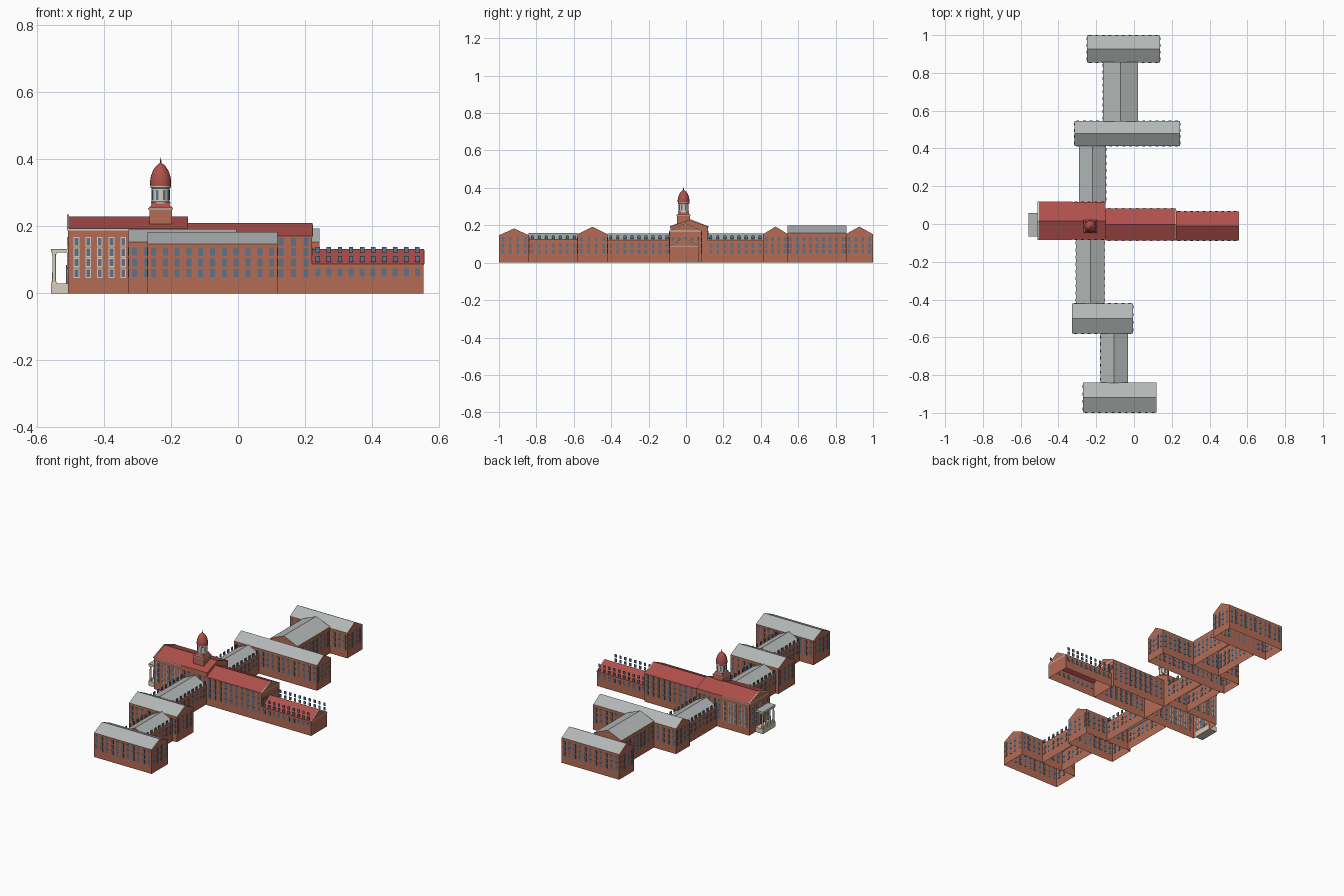
import bpy, bmesh, math
from mathutils import Matrix

cube = bpy.data.objects.get("Cube")
if cube:
    bpy.data.objects.remove(cube, do_unlink=True)


def material(name, r, g, b):
    m = bpy.data.materials.new(name)
    m.use_nodes = True
    m.diffuse_color = (r, g, b, 1)
    m.node_tree.nodes["Principled BSDF"].inputs["Base Color"].default_value = (r, g, b, 1)
    return m


BRICK = material("brick", 0.46, 0.15, 0.09)
RED = material("red roof", 0.43, 0.08, 0.072)
GREY = material("grey roof", 0.45, 0.475, 0.47)
CREAM = material("cream stone", 0.68, 0.62, 0.52)
GLASS = material("window glass", 0.11, 0.175, 0.245)


def finish(name, bm, mats):
    me = bpy.data.meshes.new(name)
    bm.to_mesh(me)
    bm.free()
    for m in mats:
        me.materials.append(m)
    ob = bpy.data.objects.new(name, me)
    bpy.context.collection.objects.link(ob)
    return ob


def add_box(bm, c, s, mat=0):
    new = bmesh.ops.create_cube(bm, size=1, matrix=Matrix.Translation(c) @ Matrix.Diagonal((*s, 1)))
    for f in {f for v in new["verts"] for f in v.link_faces}:
        f.material_index = mat


def box(name, x0, x1, y0, y1, z0, z1, mat):
    bm = bmesh.new()
    add_box(bm, ((x0 + x1) / 2, (y0 + y1) / 2, (z0 + z1) / 2), (x1 - x0, y1 - y0, z1 - z0))
    return finish(name, bm, [mat])


def gable(name, x0, x1, y0, y1, eave, ridge, axis, mats, z0=0):
    """Gabled shell, open below, with its ridge along the given axis; upward faces get the roof material."""
    bm = bmesh.new()
    lo, hi = (y0, y1) if axis == "x" else (x0, x1)
    prof = [(lo, z0), (hi, z0), (hi, eave), ((lo + hi) / 2, ridge), (lo, eave)]
    start, length = (x0, x1 - x0) if axis == "x" else (y0, y1 - y0)
    pts = [(start, a, z) if axis == "x" else (a, start, z) for a, z in prof]
    face = bm.faces.new([bm.verts.new(p) for p in pts])
    ext = bmesh.ops.extrude_face_region(bm, geom=[face], use_keep_orig=True)["geom"]
    shift = (length, 0, 0) if axis == "x" else (0, length, 0)
    bmesh.ops.translate(bm, verts=[g for g in ext if isinstance(g, bmesh.types.BMVert)], vec=shift)
    bmesh.ops.recalc_face_normals(bm, faces=bm.faces)
    for f in bm.faces:
        f.material_index = 1 if f.normal.z > 0.1 else 0
    bmesh.ops.delete(bm, geom=[f for f in bm.faces if f.normal.z < -0.9], context="FACES_ONLY")
    return finish(name, bm, mats)


def pediment(name, x, out, y0, y1, eave, ridge, band):
    """Cream rakes and cornice around a brick panel on a gable end; out is the facing, -1 or 1."""
    gable(name + "_pediment", x - 0.003, x + 0.003, y0, y1, eave, ridge, "x", [CREAM, CREAM], z0=eave - band)
    k = band * (y1 - y0) / 2 / (ridge - eave)
    gable(name + "_gable_panel", x - 0.001 + 0.003 * out, x + 0.001 + 0.003 * out, y0 + k, y1 - k,
          eave + 0.001, ridge - band, "x", [BRICK, BRICK], z0=eave)


def windows(name, x0, x1, y0, y1, rows, sides, framed=False, w=0.015, h=0.024, step=0.036):
    """Rows of thin window plates on the chosen walls (n, s, e, w)."""
    bm = bmesh.new()
    for side in sides:
        along_x = side in "ns"
        lo, hi = (x0, x1) if along_x else (y0, y1)
        wall = {"n": y1, "s": y0, "e": x1, "w": x0}[side]
        n = max(1, round((hi - lo) / step))
        for i in range(n):
            a = lo + (i + 0.5) * (hi - lo) / n
            for z in rows:
                c = (a, wall, z) if along_x else (wall, a, z)
                layers = [(w, h, 0.004, 0)]
                if framed:
                    layers = [(w + 0.002, h + 0.005, 0.004, 1), (w - 0.004, h - 0.002, 0.006, 0)]
                for ww, hh, t, mat in layers:
                    add_box(bm, c, (ww, t, hh) if along_x else (t, ww, hh), mat)
    return finish(name, bm, [GLASS, CREAM])


ROWS3 = (0.06, 0.092, 0.125)
ROWS4 = (0.06, 0.092, 0.123, 0.154)

# Wings: name, x0, x1, y0, y1, eave, ridge, ridge axis, walls with windows
wings = [
    ("north_end_pavilion", -0.25, 0.137, 0.855, 0.999, 0.153, 0.193, "x", "nsew"),
    ("north_outer_link", -0.165, 0.02, 0.543, 0.857, 0.16, 0.2, "y", "ew"),
    ("north_middle_pavilion", -0.315, 0.243, 0.413, 0.545, 0.153, 0.193, "x", "nsew"),
    ("north_inner_link", -0.29, -0.148, 0.114, 0.414, 0.122, 0.157, "y", "ew"),
    ("south_inner_link", -0.308, -0.155, -0.421, -0.082, 0.122, 0.157, "y", "ew"),
    ("south_middle_pavilion", -0.327, -0.005, -0.58, -0.42, 0.153, 0.192, "x", "nsew"),
    ("south_outer_link", -0.177, -0.033, -0.841, -0.579, 0.124, 0.16, "y", "ew"),
    ("south_end_pavilion", -0.27, 0.118, -0.999, -0.84, 0.147, 0.183, "x", "nsew"),
]
for name, x0, x1, y0, y1, eave, ridge, axis, sides in wings:
    gable(name, x0, x1, y0, y1, eave, ridge, axis, [BRICK, GREY])
    rows = ROWS3 if eave > 0.13 else (0.06, 0.092, 0.135)
    windows(name + "_windows", x0, x1, y0, y1, rows, sides, h=0.024 if eave > 0.13 else 0.019)

# Central range: front hall, rear hall and low service wing
gable("front_hall", -0.508, -0.15, -0.083, 0.117, 0.193, 0.23, "x", [BRICK, RED])
windows("front_hall_framed_windows", -0.5, -0.325, -0.083, 0.117, ROWS4, "ns", framed=True)
windows("front_hall_plain_windows", -0.325, -0.15, -0.083, 0.117, ROWS4, "ns")
windows("facade_windows", -0.508, -0.15, -0.075, 0.109, ROWS4, "w", framed=True)
box("front_hall_cornice", -0.511, -0.325, -0.086, 0.12, 0.188, 0.1935, CREAM)
pediment("facade", -0.507, -1, -0.086, 0.12, 0.195, 0.235, 0.006)

gable("rear_hall", -0.152, 0.221, -0.088, 0.083, 0.171, 0.21, "x", [BRICK, RED])
windows("rear_hall_windows", -0.15, 0.221, -0.088, 0.083, ROWS4, "ns")
windows("rear_hall_end_windows", -0.15, 0.221, -0.088, 0.083, (0.125,), "e")
pediment("rear_hall", 0.22, 1, -0.088, 0.083, 0.171, 0.21, 0.004)

gable("service_wing", 0.219, 0.554, -0.088, 0.066, 0.088, 0.133, "x", [BRICK, RED])
windows("service_wing_windows", 0.222, 0.552, -0.088, 0.066, (0.062,), "ns", step=0.032)
windows("service_wing_upper_windows", 0.222, 0.552, -0.088, 0.066, (0.102, 0.129), "ns",
        w=0.013, h=0.018, step=0.032)
pediment("service_wing", 0.553, 1, -0.088, 0.066, 0.088, 0.133, 0.004)

# Entrance porch
box("porch_base", -0.558, -0.505, -0.065, 0.057, 0, 0.03, CREAM)
box("porch_cornice", -0.558, -0.505, -0.065, 0.057, 0.122, 0.13, CREAM)
box("porch_roof", -0.558, -0.508, -0.065, 0.057, 0.13, 0.133, GREY)
bm = bmesh.new()
for i in range(4):
    y = -0.055 + i * 0.034
    bmesh.ops.create_cone(bm, cap_ends=True, segments=12, radius1=0.006, radius2=0.005, depth=0.092,
                          matrix=Matrix.Translation((-0.549, y, 0.076)))
    add_box(bm, (-0.549, y, 0.033), (0.015, 0.015, 0.006))
    add_box(bm, (-0.549, y, 0.119), (0.014, 0.014, 0.006))
columns = finish("porch_columns", bm, [CREAM])
box("entrance_door", -0.513, -0.505, -0.017, 0.01, 0.03, 0.085, GLASS)

# Cupola
CX, CY = -0.231, -0.013


def lathe(name, profile, mat, segments, turn=0):
    bm = bmesh.new()
    verts = [bm.verts.new((r, 0, z)) for r, z in profile]
    edges = [bm.edges.new(p) for p in zip(verts, verts[1:])]
    bmesh.ops.spin(bm, geom=verts + edges, cent=(0, 0, 0), axis=(0, 0, 1),
                   angle=2 * math.pi, steps=segments, use_duplicate=False)
    bmesh.ops.remove_doubles(bm, verts=bm.verts, dist=0.00001)
    bmesh.ops.transform(bm, verts=bm.verts,
                        matrix=Matrix.Translation((CX, CY, 0)) @ Matrix.Rotation(turn, 4, "Z"))
    bmesh.ops.recalc_face_normals(bm, faces=bm.faces)
    return finish(name, bm, [mat])


box("cupola_base", CX - 0.034, CX + 0.034, CY - 0.034, CY + 0.034, 0.19, 0.25, BRICK)
box("cupola_base_cornice", CX - 0.037, CX + 0.037, CY - 0.037, CY + 0.037, 0.25, 0.255, CREAM)
lathe("cupola_skirt_roof", [(0, 0.255), (0.05, 0.255), (0.041, 0.262), (0.036, 0.271), (0, 0.271)],
      RED, 4, math.pi / 4)
drum = lathe("cupola_drum", [(0, 0.268), (0.029, 0.268), (0.029, 0.273), (0.027, 0.274), (0.027, 0.313),
                             (0.031, 0.316), (0.031, 0.321), (0, 0.321)], CREAM, 16)
bm = bmesh.new()
for i in range(8):
    turn = Matrix.Translation((CX, CY, 0)) @ Matrix.Rotation((i + 0.5) * math.pi / 4, 4, "Z")
    bmesh.ops.create_cube(bm, size=1, matrix=turn @ Matrix.Translation((0.0255, 0, 0.294))
                          @ Matrix.Diagonal((0.005, 0.008, 0.03, 1)))
finish("cupola_windows", bm, [GLASS])
dome = lathe("cupola_dome", [(0, 0.321), (0.031, 0.321), (0.0315, 0.335), (0.029, 0.35), (0.023, 0.367),
                             (0.014, 0.38), (0.005, 0.388), (0, 0.389)], RED, 24)
finial = lathe("cupola_finial", [(0, 0.387), (0.003, 0.387), (0.002, 0.395), (0, 0.407)], RED, 8)

for ob in (dome, finial, columns, drum):
    bpy.ops.object.select_all(action="DESELECT")
    ob.select_set(True)
    bpy.context.view_layer.objects.active = ob
    bpy.ops.object.shade_smooth_by_angle(angle=math.radians(40))
